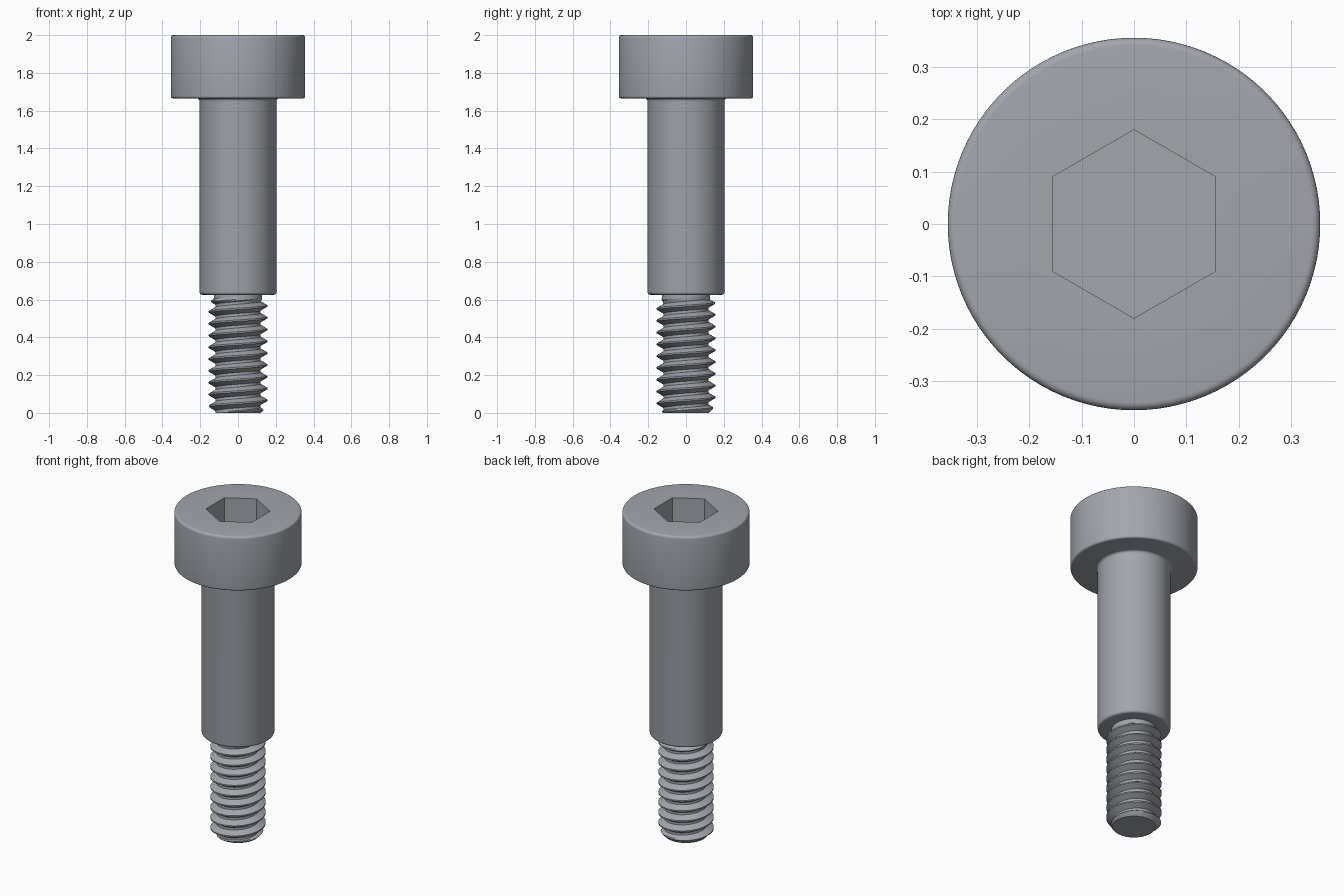
import bpy
import bmesh
from math import sin, cos, pi, radians

old = bpy.data.objects.get("Cube")
if old:
    bpy.data.objects.remove(old, do_unlink=True)

SEGMENTS = 96

steel = bpy.data.materials.new("steel grey")
steel.use_nodes = True
colour = (0.36, 0.385, 0.42, 1)
steel.diffuse_color = colour
steel.node_tree.nodes["Principled BSDF"].inputs["Base Color"].default_value = colour


def finish(bm, name):
    """Turn a bmesh into a smooth steel object with sharp edges kept."""
    bmesh.ops.remove_doubles(bm, verts=bm.verts, dist=1e-5)
    bmesh.ops.holes_fill(bm, edges=[e for e in bm.edges if e.is_boundary], sides=0)
    bmesh.ops.recalc_face_normals(bm, faces=bm.faces)
    mesh = bpy.data.meshes.new(name)
    bm.to_mesh(mesh)
    bm.free()
    mesh.materials.append(steel)
    obj = bpy.data.objects.new(name, mesh)
    bpy.context.collection.objects.link(obj)
    bpy.ops.object.select_all(action="DESELECT")
    obj.select_set(True)
    bpy.context.view_layer.objects.active = obj
    bpy.ops.object.shade_smooth_by_angle(angle=radians(30))
    return obj


def skin(bm, rows):
    """Join neighbouring rows of vertices with quads."""
    for low, high in zip(rows, rows[1:]):
        for i in range(len(low) - 1):
            bm.faces.new((low[i], low[i + 1], high[i + 1], high[i]))


def circle(t):
    return 1.0


def hexagon(t):
    # Distance to a hexagon of unit apothem with corners on the y axis
    return 1 / cos((t + pi / 6) % (pi / 3) - pi / 6)


def fillet(cx, cz, radius, start, end, steps=5):
    """Arc of profile points, angles in degrees."""
    angles = [radians(start + (end - start) * i / steps) for i in range(steps + 1)]
    return [(cx + radius * cos(a), cz + radius * sin(a), circle) for a in angles]


def lathe(name, profile):
    bm = bmesh.new()
    rows = []
    for r, z, shape in profile:
        angles = [2 * pi * i / SEGMENTS for i in range(SEGMENTS + 1)]
        rows.append([bm.verts.new((r * shape(t) * cos(t), r * shape(t) * sin(t), z))
                     for t in angles])
    skin(bm, rows)
    return finish(bm, name)


# Shoulder, head and hexagonal socket as one turned profile
SHOULDER_R, HEAD_R, HEAD_Z, SHOULDER_Z = 0.204, 0.356, 1.665, 0.625
SOCKET = 0.156
body = [(0.11, SHOULDER_Z, circle)]
body += fillet(SHOULDER_R - 0.015, SHOULDER_Z + 0.015, 0.015, -90, 0)
body += fillet(SHOULDER_R + 0.015, HEAD_Z - 0.015, 0.015, 180, 90)
body += fillet(HEAD_R - 0.012, HEAD_Z + 0.012, 0.012, -90, 0)
body += fillet(HEAD_R - 0.015, 1.985, 0.015, 0, 90)
body += [(SOCKET, 2.0, hexagon), (SOCKET, 1.82, hexagon)]
lathe("head_and_shoulder", body)

# Threaded end: rows follow the helix and are trimmed flat at both ends
PITCH, CREST, ROOT, TOP = 0.0625, 0.155, 0.12, 0.65
CHAMFER = 0.035
BREAKS = (0, 0.125, 0.25, 0.375, 0.45, 0.675, 0.75, 0.875)


def thread_radius(z, t):
    phase = (z / PITCH - t / (2 * pi)) % 1
    if phase < 0.125:
        depth = 0
    elif phase < 0.45:
        depth = (phase - 0.125) / 0.325
    elif phase < 0.675:
        depth = 1
    else:
        depth = (1 - phase) / 0.325
    r = CREST - (CREST - ROOT) * depth
    r = min(r, CREST - CHAMFER + z)          # bevelled tip
    fade = max(0, min(1, (z - 0.585) / 0.02))  # plain neck under the shoulder
    return r + (0.127 - r) * fade


bm = bmesh.new()
rows = []
for turn in range(-2, int(TOP / PITCH) + 3):
    for b in BREAKS:
        row = []
        for i in range(SEGMENTS + 1):
            t = 2 * pi * i / SEGMENTS
            z = max(0, min(TOP, PITCH * (turn + b + t / (2 * pi)) + 1e-7))
            r = thread_radius(z, t)
            row.append(bm.verts.new((r * cos(t), r * sin(t), z)))
        rows.append(row)
skin(bm, rows)
bmesh.ops.remove_doubles(bm, verts=bm.verts, dist=1e-5)
bmesh.ops.dissolve_degenerate(bm, edges=bm.edges, dist=1e-5)
finish(bm, "threaded_end")
